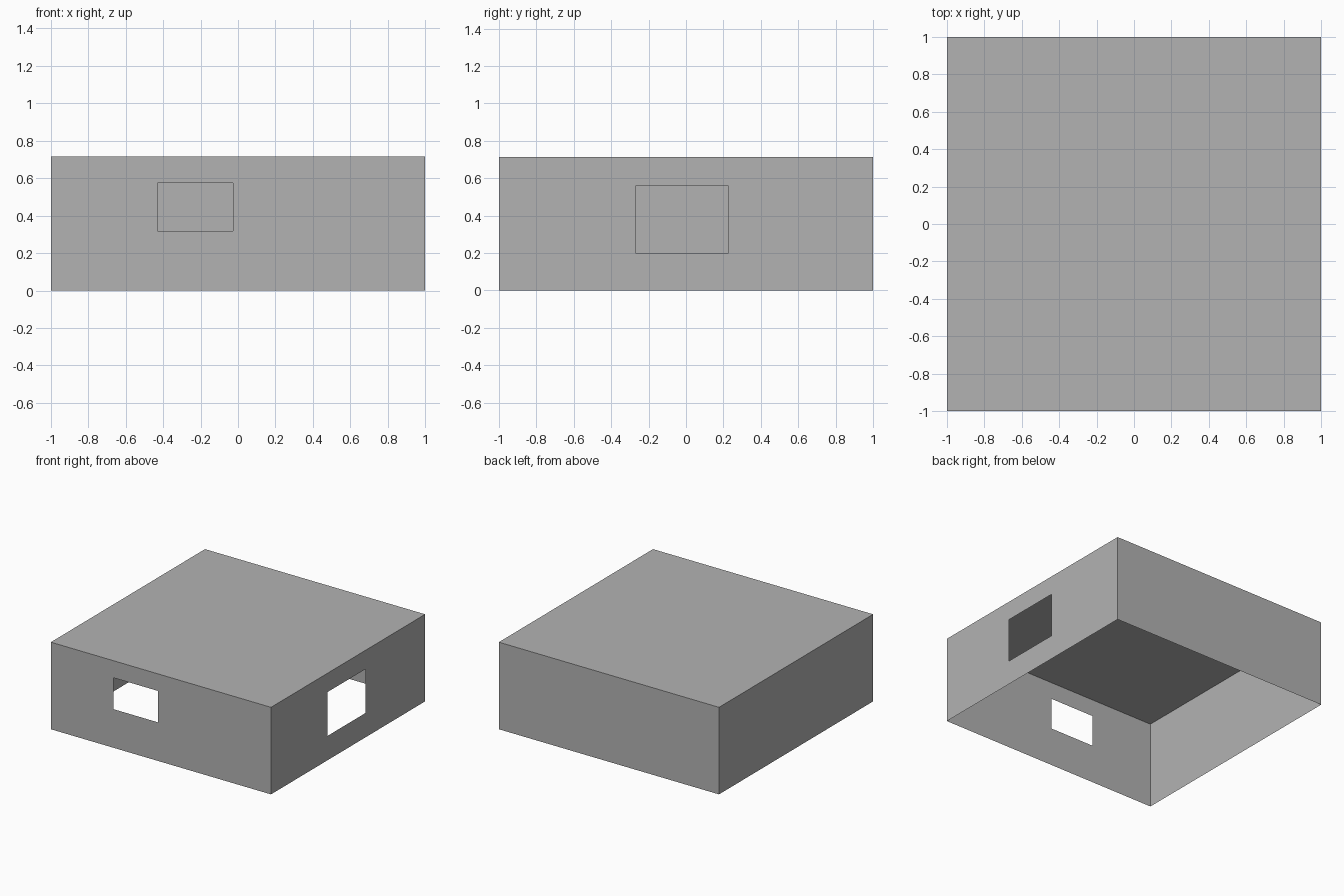
import bpy
import bmesh
from math import pi
from mathutils import Matrix

default_cube = bpy.data.objects.get("Cube")
if default_cube:
    bpy.data.objects.remove(default_cube, do_unlink=True)

HALF = 1.0
HEIGHT = 0.715

# One plain grey for the whole shell
grey = bpy.data.materials.new("plain grey")
grey.use_nodes = True
COLOUR = (0.45, 0.45, 0.45, 1)
grey.diffuse_color = COLOUR
grey.node_tree.nodes["Principled BSDF"].inputs["Base Color"].default_value = COLOUR


def finish(name, bm):
    mesh = bpy.data.meshes.new(name)
    bm.to_mesh(mesh)
    bm.free()
    mesh.materials.append(grey)
    obj = bpy.data.objects.new(name, mesh)
    bpy.context.collection.objects.link(obj)
    return obj


def rectangle(bm, left, right, low, high):
    """Counter-clockwise corners on the front wall plane."""
    points = [(left, low), (right, low), (right, high), (left, high)]
    return [bm.verts.new((u, -HALF, v)) for u, v in points]


def wall(name, quarter_turns, window=None):
    """Thin sheet facing the front, turned about z, with an optional opening."""
    bm = bmesh.new()
    outer = rectangle(bm, -HALF, HALF, 0, HEIGHT)
    if window:
        inner = rectangle(bm, *window)
        for i in range(4):
            j = (i + 1) % 4
            bm.faces.new((outer[i], outer[j], inner[j], inner[i]))
    else:
        bm.faces.new(outer)
    bm.transform(Matrix.Rotation(quarter_turns * pi / 2, 4, "Z"))
    return finish(name, bm)


# Four walls, two of them with a window opening
wall("front_wall", 0, (-0.43, -0.027, 0.317, 0.575))
wall("left_wall", 1, (-0.27, 0.227, 0.2, 0.56))
wall("back_wall", 2)
wall("right_wall", 3)

# Flat roof; the underside stays open
roof = bmesh.new()
bmesh.ops.create_grid(roof, x_segments=1, y_segments=1, size=HALF,
                      matrix=Matrix.Translation((0, 0, HEIGHT)))
finish("roof", roof)
